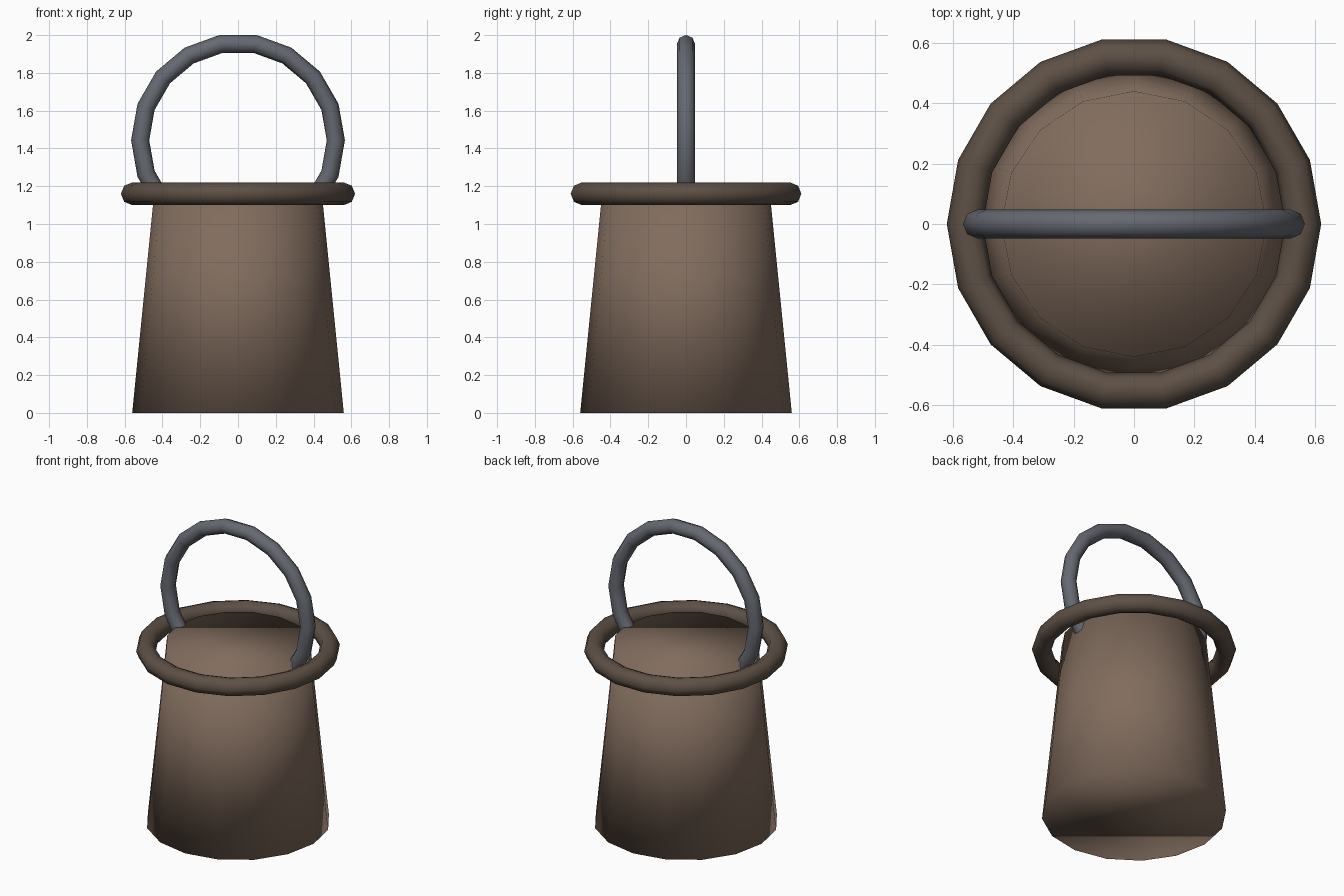
import bpy
import math

if "Cube" in bpy.data.objects:
    bpy.data.objects.remove(bpy.data.objects["Cube"])


def material(name, rgb):
    mat = bpy.data.materials.new(name)
    mat.diffuse_color = (*rgb, 1.0)
    mat.use_nodes = True
    mat.node_tree.nodes["Principled BSDF"].inputs["Base Color"].default_value = mat.diffuse_color
    return mat


def finish(name, mat):
    obj = bpy.context.object
    obj.name = name
    obj.data.materials.append(mat)
    bpy.ops.object.shade_smooth()
    return obj


def ring(name, mat, major, minor, z, tilt=0.0):
    bpy.ops.mesh.primitive_torus_add(
        major_segments=18, minor_segments=8, major_radius=major,
        minor_radius=minor, location=(0, 0, z), rotation=(tilt, 0, 0))
    return finish(name, mat)


wood = material("wood", (0.22, 0.15, 0.11))
dark_wood = material("dark_wood", (0.11, 0.08, 0.06))
metal = material("metal", (0.13, 0.14, 0.165))

# Tapered closed body, soft shaded right over its caps
bpy.ops.mesh.primitive_cone_add(vertices=16, radius1=0.56, radius2=0.44,
                                depth=1.2, location=(0, 0, 0.6))
finish("body", wood)

# Loose rim hoop around the top
ring("rim", dark_wood, 0.56, 0.06, 1.16)

# Upright handle ring, lower part sunk into the body
ring("handle", metal, 0.518, 0.048, 1.443, math.pi / 2)
